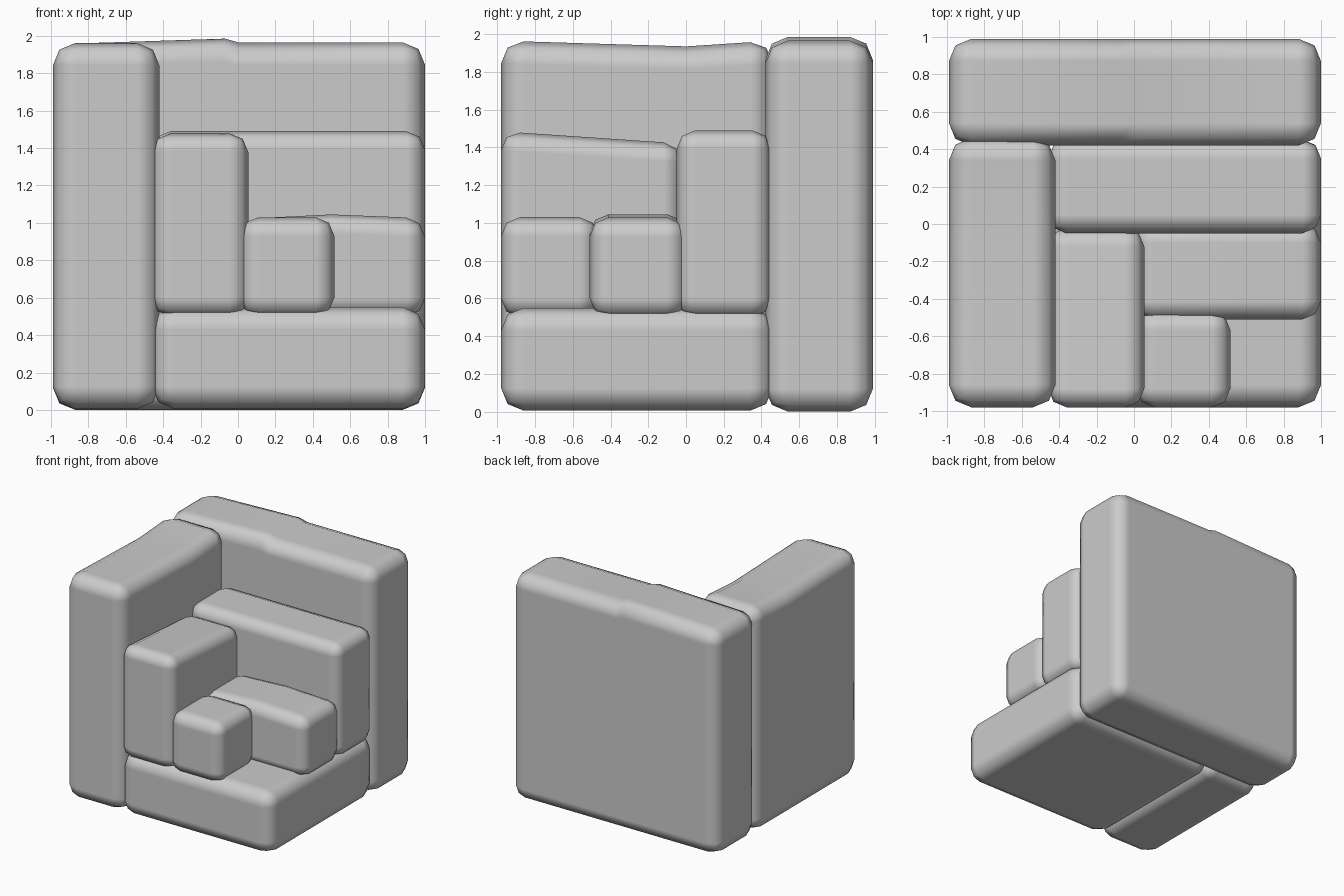
import bpy, bmesh
from mathutils import Vector

if "Cube" in bpy.data.objects:
    bpy.data.objects.remove(bpy.data.objects["Cube"])


def block(name, lo, hi, axis=0, top=None, width=0.12):
    """Rounded block; 'top' is an optional list of (position, z) along the given axis."""
    other = 1 - axis
    top = top or [(lo[axis], hi[2]), (hi[axis], hi[2])]
    outline = [(lo[axis], lo[2]), (hi[axis], lo[2])] + list(reversed(top))
    bm = bmesh.new()

    def point(u, z, v):
        p = Vector((0, 0, z))
        p[axis], p[other] = u, v
        return bm.verts.new(p)

    near = [point(u, z, lo[other]) for u, z in outline]
    far = [point(u, z, hi[other]) for u, z in outline]
    bm.faces.new(near)
    bm.faces.new(far)
    n = len(outline)
    for i in range(n):
        j = (i + 1) % n
        bm.faces.new((near[i], near[j], far[j], far[i]))
    bmesh.ops.recalc_face_normals(bm, faces=bm.faces)
    for f in bm.faces:
        f.smooth = True
    mesh = bpy.data.meshes.new(name)
    bm.to_mesh(mesh)
    bm.free()
    obj = bpy.data.objects.new(name, mesh)
    bpy.context.collection.objects.link(obj)
    bev = obj.modifiers.new("rounding", 'BEVEL')
    bev.width, bev.segments = width, 2
    bev.limit_method = 'ANGLE'
    bev.harden_normals = True
    return obj


# Outer corner: back wall, left wall and floor
block("back_wall", (-0.99, 0.42, 0), (1, 0.99, 1.97),
      top=[(-0.99, 1.955), (-0.07, 1.985), (0.0, 1.965), (1, 1.965)])
block("left_wall", (-0.99, -0.98, 0.005), (-0.42, 0.46, 1.96), axis=1,
      top=[(-0.98, 1.965), (0.0, 1.935), (0.46, 1.965)])
block("floor_slab", (-0.46, -0.98, 0.005), (1, 0.46, 0.55))

# Middle step
block("middle_back_wall", (-0.46, -0.05, 0.5), (1, 0.45, 1.49), width=0.1)
block("middle_left_wall", (-0.46, -0.98, 0.5), (0.055, -0.02, 1.48), axis=1,
      top=[(-0.98, 1.485), (-0.02, 1.42)], width=0.1)

# Inner step
block("inner_back_block", (0.0, -0.51, 0.5), (1, 0.0, 1.03),
      top=[(0.0, 1.02), (0.5, 1.045), (1, 1.025)], width=0.1)
block("inner_cube", (0.01, -0.98, 0.5), (0.515, -0.465, 1.03), width=0.1)
